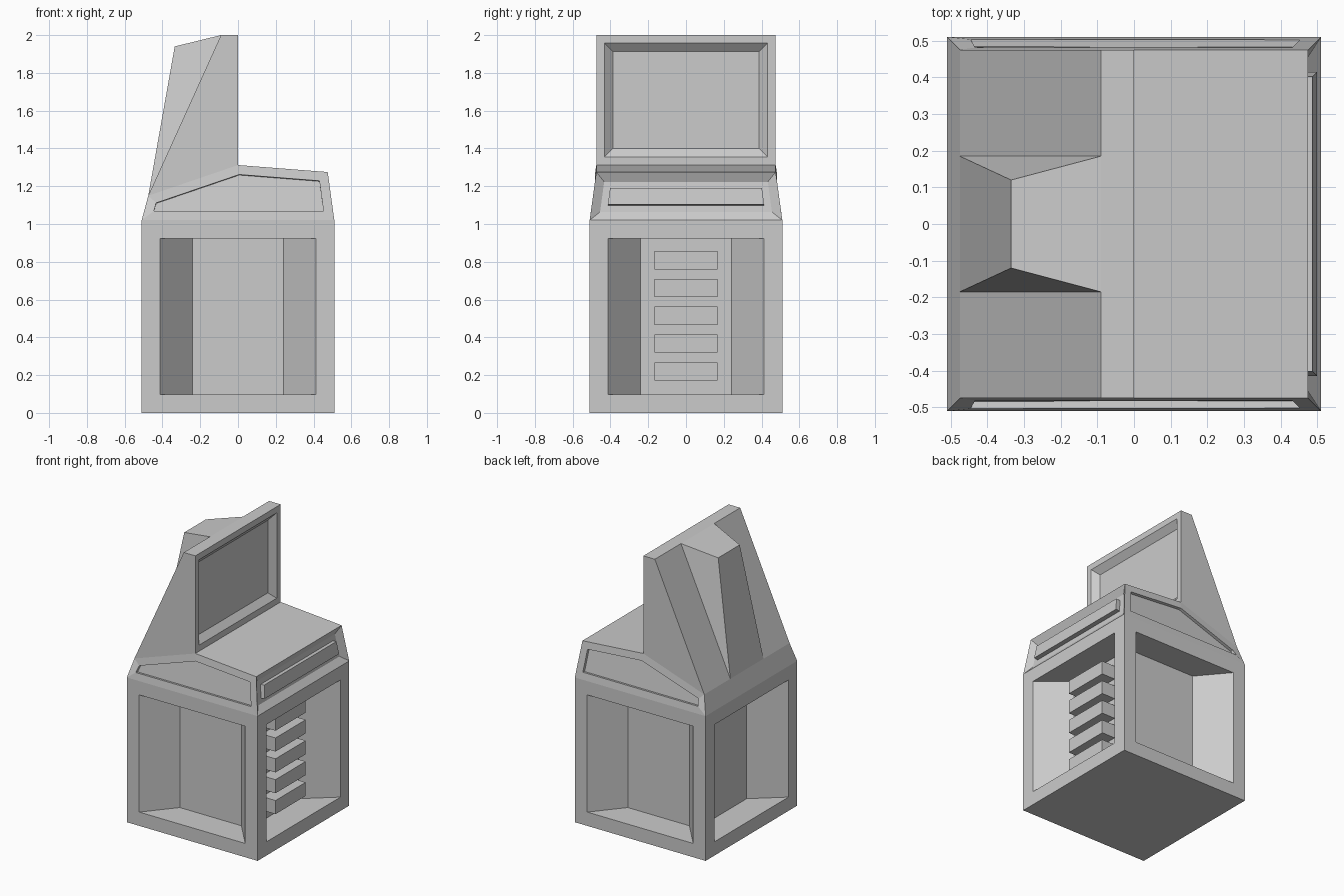
import bpy
import bmesh
from mathutils import Vector

if "Cube" in bpy.data.objects:
    bpy.data.objects.remove(bpy.data.objects["Cube"], do_unlink=True)

grey = bpy.data.materials.new("light_grey")
grey.use_nodes = True
colour = (0.6, 0.6, 0.6, 1)
grey.diffuse_color = colour
grey.node_tree.nodes["Principled BSDF"].inputs["Base Color"].default_value = colour


def prism(profile):
    """Closed solid from (x, z, half width in y) points, mirrored across y."""
    bm = bmesh.new()
    near = [bm.verts.new((x, -w, z)) for x, z, w in profile]
    far = [bm.verts.new((x, w, z)) for x, z, w in profile]
    bm.faces.new(near)
    bm.faces.new(far[::-1])
    for i in range(len(profile)):
        j = (i + 1) % len(profile)
        bm.faces.new((near[j], near[i], far[i], far[j]))
    bmesh.ops.recalc_face_normals(bm, faces=bm.faces)
    bm.normal_update()
    return bm


def facing(bm, direction):
    return [f for f in bm.faces if f.normal.dot(Vector(direction)) > 0.9]


def inset(bm, face, width, depth=0.0):
    bmesh.ops.inset_individual(bm, faces=[face], thickness=width,
                               depth=depth, use_even_offset=True)
    bm.normal_update()


def push(bm, face, distance):
    """Extrude a face along its normal and return the new face."""
    offset = face.normal * distance
    new = bmesh.ops.extrude_discrete_faces(bm, faces=[face])["faces"][0]
    bmesh.ops.translate(bm, verts=new.verts, vec=offset)
    bm.normal_update()
    return new


def finish(bm, name):
    mesh = bpy.data.meshes.new(name)
    bm.to_mesh(mesh)
    bm.free()
    mesh.materials.append(grey)
    obj = bpy.data.objects.new(name, mesh)
    bpy.context.collection.objects.link(obj)


HALF, TOP = 0.51, 1.02
UPPER = 0.475

# Cabinet with a tapered alcove in each of its four walls
cabinet = prism([(-HALF, 0, HALF), (HALF, 0, HALF), (HALF, TOP, HALF), (-HALF, TOP, HALF)])
walls = [f for f in cabinet.faces if abs(f.normal.z) < 0.5]
for wall in walls:
    inset(cabinet, wall, 0.097)
    back = push(cabinet, wall, -0.205)
    across = 1 if abs(back.normal.x) > 0.5 else 0
    for v in back.verts:
        v.co[across] *= 0.24 / 0.413
finish(cabinet, "cabinet")

# Vent slats in the control-side alcove
for i in range(5):
    z = 0.22 + i * 0.147
    slat = prism([(0.29, z - 0.048, 0.168), (0.41, z - 0.048, 0.168),
                  (0.41, z + 0.048, 0.168), (0.29, z + 0.048, 0.168)])
    finish(slat, f"vent_slat_{i + 1}")

# Console: sunk side panels and a bevelled front panel with a raised bar
console = prism([(-HALF, TOP, HALF), (HALF, TOP, HALF), (UPPER, 1.275, UPPER),
                 (0, 1.312, UPPER), (-UPPER, 1.15, UPPER)])
for side in (-1, 1):
    panel = facing(console, (0, side, 0))[0]
    inset(console, panel, 0.05)
    push(console, panel, -0.02)
front = facing(console, (1, 0, 0))
front = max(front, key=lambda f: f.calc_center_median().x)
inset(console, front, 0.048, -0.03)
inset(console, front, 0.036)
push(console, front, 0.03)
finish(console, "console")

# Screen housing with a bevelled screen recess
housing = prism([(0, 1.312, UPPER), (0, 2, UPPER), (-0.09, 2, UPPER), (-UPPER, 1.15, UPPER)])
screen = facing(housing, (1, 0, 0))[0]
inset(housing, screen, 0.043)
inset(housing, screen, 0.045, -0.038)
finish(housing, "screen_housing")

# Wedge-shaped spine on the back of the housing
spine = prism([(-UPPER, 1.15, 0.185), (-0.335, 1.94, 0.12), (-0.09, 2, 0.185)])
finish(spine, "rear_spine")
